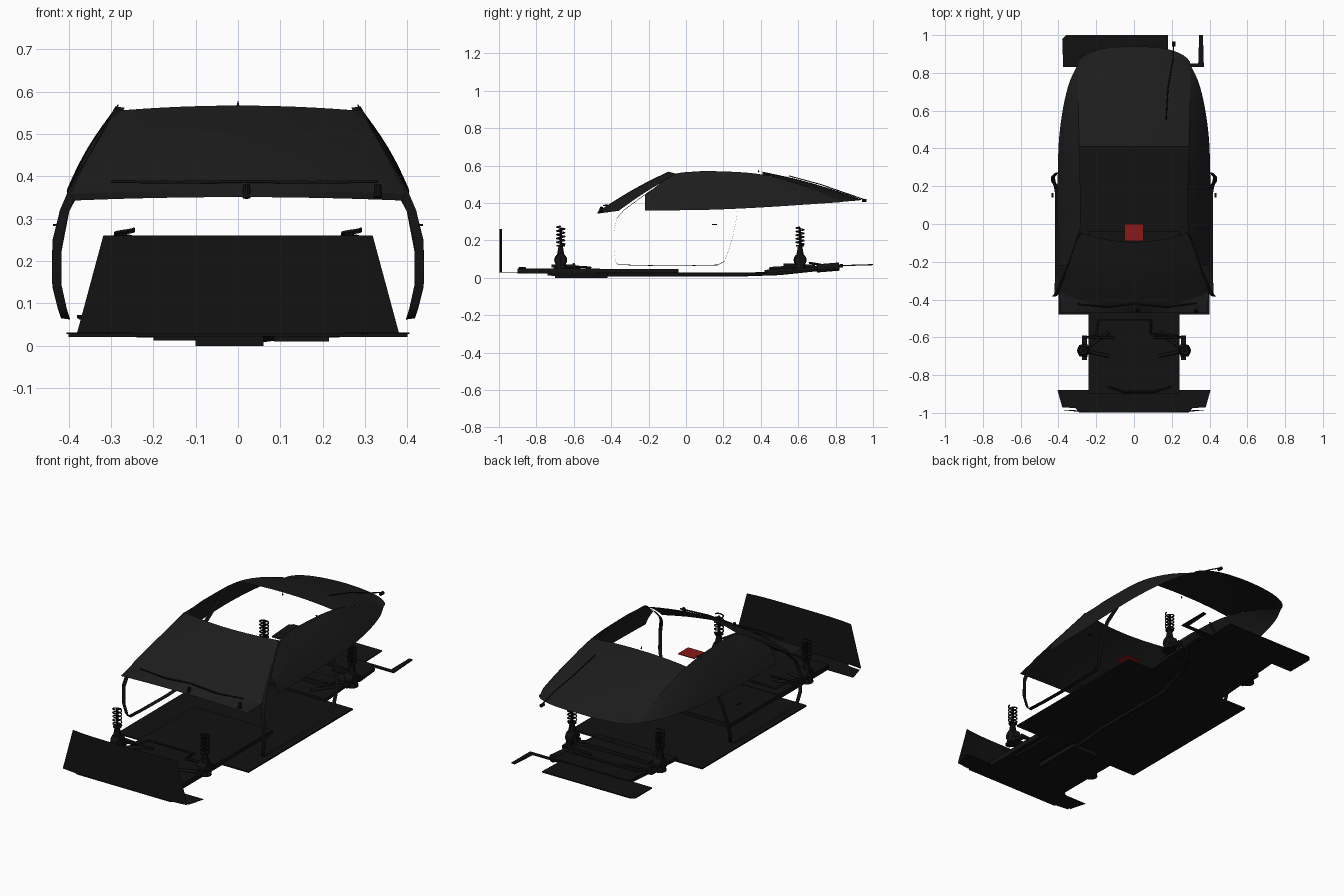
import bpy, bmesh, math
from mathutils import Vector

if "Cube" in bpy.data.objects:
    bpy.data.objects.remove(bpy.data.objects["Cube"])


def material(name, rgb):
    m = bpy.data.materials.new(name)
    m.diffuse_color = (*rgb, 1)
    m.use_nodes = True
    m.node_tree.nodes["Principled BSDF"].inputs["Base Color"].default_value = m.diffuse_color
    return m


BLACK = material("black_trim", (0.006, 0.006, 0.006))
GLASS = material("dark_glass", (0.012, 0.012, 0.012))
RED = material("red_marker", (0.25, 0.01, 0.01))


def make(name, verts, faces, mat=BLACK, smooth=False):
    me = bpy.data.meshes.new(name)
    me.from_pydata(verts, [], faces)
    bm = bmesh.new()
    bm.from_mesh(me)
    bmesh.ops.remove_doubles(bm, verts=bm.verts, dist=0.0002)
    bmesh.ops.recalc_face_normals(bm, faces=bm.faces)
    bm.to_mesh(me)
    bm.free()
    me.materials.append(mat)
    for p in me.polygons:
        p.use_smooth = smooth
    ob = bpy.data.objects.new(name, me)
    bpy.context.collection.objects.link(ob)
    return ob


def sheet(name, f, nu, nv, mat=GLASS, smooth=True):
    """Grid surface f(u, v), with u and v running 0..1."""
    verts = [f(i / nu, j / nv) for j in range(nv + 1) for i in range(nu + 1)]
    w = nu + 1
    faces = [(j * w + i, j * w + i + 1, (j + 1) * w + i + 1, (j + 1) * w + i)
             for j in range(nv) for i in range(nu)]
    return make(name, verts, faces, mat, smooth)


def prism(name, outline, z0, z1, mat=BLACK, tilt=0.0, y0=0.0):
    """Plate from an (x, y) outline; tilt raises it along y from y0."""
    n = len(outline)
    verts = [(x, y, z + tilt * (y - y0)) for z in (z0, z1) for x, y in outline]
    faces = [tuple(range(n)), tuple(range(n, 2 * n))]
    faces += [(i, (i + 1) % n, n + (i + 1) % n, n + i) for i in range(n)]
    return make(name, verts, faces, mat)


def box(name, x0, x1, y0, y1, z0, z1, mat=BLACK):
    return prism(name, [(x0, y0), (x1, y0), (x1, y1), (x0, y1)], z0, z1, mat)


def tube(name, pts, r, res=1):
    c = bpy.data.curves.new(name, 'CURVE')
    c.dimensions = '3D'
    c.bevel_depth, c.bevel_resolution, c.use_fill_caps = r, res, True
    s = c.splines.new('POLY')
    s.points.add(len(pts) - 1)
    for p, q in zip(s.points, pts):
        p.co = (*q, 1)
    c.materials.append(BLACK)
    ob = bpy.data.objects.new(name, c)
    bpy.context.collection.objects.link(ob)
    return ob


def cyl(name, a, b, r0, r1, n=16):
    a, b = Vector(a), Vector(b)
    q = (b - a).to_track_quat('Z', 'Y')
    ring = [(math.cos(2 * math.pi * i / n), math.sin(2 * math.pi * i / n)) for i in range(n)]
    verts = [p + q @ Vector((r * x, r * y, 0)) for p, r in ((a, r0), (b, r1)) for x, y in ring]
    faces = [tuple(range(n)), tuple(range(n, 2 * n))]
    faces += [(i, (i + 1) % n, n + (i + 1) % n, n + i) for i in range(n)]
    return make(name, verts, faces)


def table(pts, t):
    """Smooth interpolation through (t, value) points."""
    t = min(max(t, pts[0][0]), pts[-1][0])
    k = next(i for i in range(len(pts) - 1) if t <= pts[i + 1][0])
    slope = lambda i: ((pts[min(i + 1, len(pts) - 1)][1] - pts[max(i - 1, 0)][1])
                       / (pts[min(i + 1, len(pts) - 1)][0] - pts[max(i - 1, 0)][0]))
    (a, p), (b, q) = pts[k], pts[k + 1]
    h, s = b - a, (t - a) / (b - a)
    return ((2*s**3 - 3*s*s + 1) * p + (s**3 - 2*s*s + s) * h * slope(k)
            + (3*s*s - 2*s**3) * q + (s**3 - s*s) * h * slope(k + 1))


def lerp(a, b, t):
    return a + (b - a) * t


# Windscreen and cowl
def screen(u, v):
    k = 2 * u - 1
    return (k * lerp(.397, .285, v), lerp(-.45 + .09 * k * k, -.095 + .05 * k * k, v),
            lerp(.368 - .01 * k * k, .567 - .012 * k * k, v) + .01 * math.sin(math.pi * v))


def cowl(u, v):
    k = 2 * u - 1
    a, b = Vector(screen(u, 0)), Vector((k * .385, -.472, .351 - .008 * k * k))
    return a.lerp(b, v)


sheet("windscreen", screen, 20, 10)
sheet("windscreen_cowl", cowl, 20, 2)

# Side and rear glass follow one outline and one roof rail
BOT_X = [(-.22, .40), (0, .404), (.4, .40), (.6, .378), (.75, .342), (.84, .30)]
BOT_Z = [(-.22, .36), (.1, .363), (.4, .376), (.84, .405)]
TOP_X = [(-.22, .355), (-.05, .29), (.1, .283), (.4, .29), (.84, .30)]
TOP_Z = [(-.22, .442), (-.07, .55), (.02, .566), (.15, .57), (.4, .553), (.62, .495), (.84, .407)]
MID_Z = [(.41, .567), (.6, .525), (.8, .467), (.94, .418)]

for s, side in ((1, "right"), (-1, "left")):
    def window(u, v):
        y = lerp(-.22, .84, u)
        h = table(TOP_Z, y) - table(BOT_Z, y)
        return (s * (lerp(table(BOT_X, y), table(TOP_X, y), v) + .05 * h * math.sin(math.pi * v)),
                y, lerp(table(BOT_Z, y), table(TOP_Z, y), v))
    sheet("side_window_" + side, window, 36, 8)


def rear(u, v):
    k = 2 * u - 1
    y = lerp(.41, .84, min(v / .8, 1))
    wrap = max(0, (v - .8) / .2)
    x = table(TOP_X, y)
    edge = table(TOP_Z, y)
    if wrap:
        ang = wrap * math.pi / 2
        x, edge, y = .30 * math.cos(ang) ** .8 if wrap < 1 else 0, .407 + .011 * wrap, .84 + .10 * math.sin(ang)
    return (k * x, y, lerp(table(MID_Z, y), edge, abs(k) ** 2.2))


sheet("rear_window", rear, 20, 40)

# Wipers and aerial
for x0, x1 in ((-.30, .02), (.02, .33)):
    tube("front_wiper", [(x0, -.425, .388), ((x0 + x1) / 2, -.44, .386), (x1, -.42, .388)], .004)
    cyl("wiper_pivot", (x1, -.46, .35), (x1, -.45, .38), .01, .008, 10)
tube("rear_wiper", [(.17, .55, .545), (.18, .72, .499), (.205, .86, .45), (.21, .955, .418)], .003)
cyl("rear_wiper_pivot", (.21, .94, .413), (.21, .965, .413), .009, .009, 10)
cyl("aerial_tip", (0, .39, .564), (0, .385, .577), .004, .001, 8)

# Door seals: thin strips following the body side
BODY = [(.065, .418), (.13, .437), (.2, .440), (.27, .435), (.33, .417), (.36, .404), (.45, .352), (.57, .287)]
LOOP = [(-.05, .558), (-.2, .46), (-.33, .365), (-.37, .32), (-.385, .25), (-.385, .15), (-.377, .09),
        (-.365, .072), (-.25, .068), (-.05, .065), (.17, .070), (.205, .09), (.225, .14), (.25, .22),
        (.27, .32), (.285, .45), (.292, .565)]
for s, side in ((1, "right"), (-1, "left")):
    verts, n = [], len(LOOP)
    for y, z in LOOP:
        x = table(BODY, z)
        verts += [(s * x, y, z), (s * (x - .022), y, z - .003)]
    make("door_seal_" + side, verts,
         [(2 * i, 2 * i + 1, 2 * i + 3, 2 * i + 2) for i in range(n - 1)], BLACK, True)
    box("door_lock_" + side, s * .425, s * .437, .14, .165, .283, .287)


# Front panel and splitter
def front(u, v):
    k = 2 * u - 1
    return (k * lerp(.38, .318, v), -.998 + .013 * k ** 4, lerp(.03, .26, v))


sheet("front_panel", front, 12, 4, BLACK)
prism("front_splitter", [(-.405, -.88), (-.38, -.97), (-.31, -.975), (-.29, -.999), (.29, -.999),
                         (.31, -.975), (.38, -.97), (.405, -.88)], .028, .031)

# Floor pan and underside
box("front_floor", -.24, .24, -.90, -.46, .022, .05)
box("tunnel_floor", -.24, .24, -.46, -.04, .02, .048)
box("cabin_floor", -.40, .40, -.48, .43, .021, .029)
prism("rear_floor", [(-.24, .42), (.24, .42), (.24, .84), (-.24, .84)], .024, .042, tilt=.075, y0=.42)
prism("rear_plate", [(-.31, .83), (.18, .83), (.18, 1), (-.36, 1), (-.38, .98), (-.375, .83)],
      .062, .068, tilt=.03, y0=.83)
prism("rear_bracket", [(.18, .83), (.37, .83), (.365, 1), (.345, 1), (.34, .85), (.18, .85)],
      .062, .068, tilt=.03, y0=.83)
box("sump_guard", -.10, .06, -.70, -.42, .0, .024)
box("left_undertray", -.20, -.10, -.74, -.40, .012, .024)
box("right_undertray", .085, .215, -.72, -.44, .010, .024)
tube("exhaust_pipe", [(.03, -.45, .016), (.05, -.2, .017), (.05, .3, .017), (.10, .5, .024),
                      (.24, .75, .05)], .010, 2)
cyl("rear_silencer", (.24, .70, .05), (.24, .82, .06), .022, .022)
tube("front_roll_bar", [(-.25, -.60, .06), (-.20, -.59, .06), (-.19, -.51, .055), (.09, -.51, .055),
                        (.09, -.58, .058), (.20, -.59, .06), (.25, -.60, .06)], .006)
tube("front_pipe", [(-.14, -.86, .052), (-.05, -.89, .054), (.10, -.89, .054), (.2, -.86, .052)], .005)
tube("rear_roll_bar", [(-.26, .66, .08), (-.2, .72, .07), (.2, .72, .07), (.26, .66, .08)], .006)
box("rear_crossmember", -.20, .20, .52, .60, .035, .075)

# Suspension corners: hub, strut, spring and arms
for y, end, ztop in ((-.67, "front", .28), (.61, "rear", .275)):
    for s, side in ((1, "right"), (-1, "left")):
        tag = end + "_" + side
        x = s * .268
        cyl("hub_" + tag, (s * .245, y, .095), (s * .29, y, .095), .035, .03)
        cyl("upright_" + tag, (x, y, .05), (x, y, .17), .034, .012, 10)
        cyl("damper_" + tag, (x, y, .15), (x, y, ztop - .01), .008, .006, 10)
        cyl("spring_seat_" + tag, (x, y, .168), (x, y, .174), .022, .022)
        turns, n = 5, 70
        tube("spring_" + tag, [(x + .022 * math.cos(2 * math.pi * turns * i / n),
                                y + .022 * math.sin(2 * math.pi * turns * i / n),
                                lerp(.175, ztop - .004, i / n)) for i in range(n + 1)], .0035)
        dy = .10 if end == "front" else -.16
        for k, off in enumerate((-.03, dy)):
            tube(f"control_arm_{tag}_{k}", [(x, y, .06), (s * .13, y + off, .05)], .009)
        tube("tie_rod_" + tag, [(x, y + .07, .075), (s * .10, y + .07, .065)], .006)
        box("steering_arm_" + tag, s * .25, s * .275, y - .05, y + .08, .055, .072)

# Small red marker inside the cabin
box("red_marker", -.05, .05, -.09, 0, .372, .376, RED)
